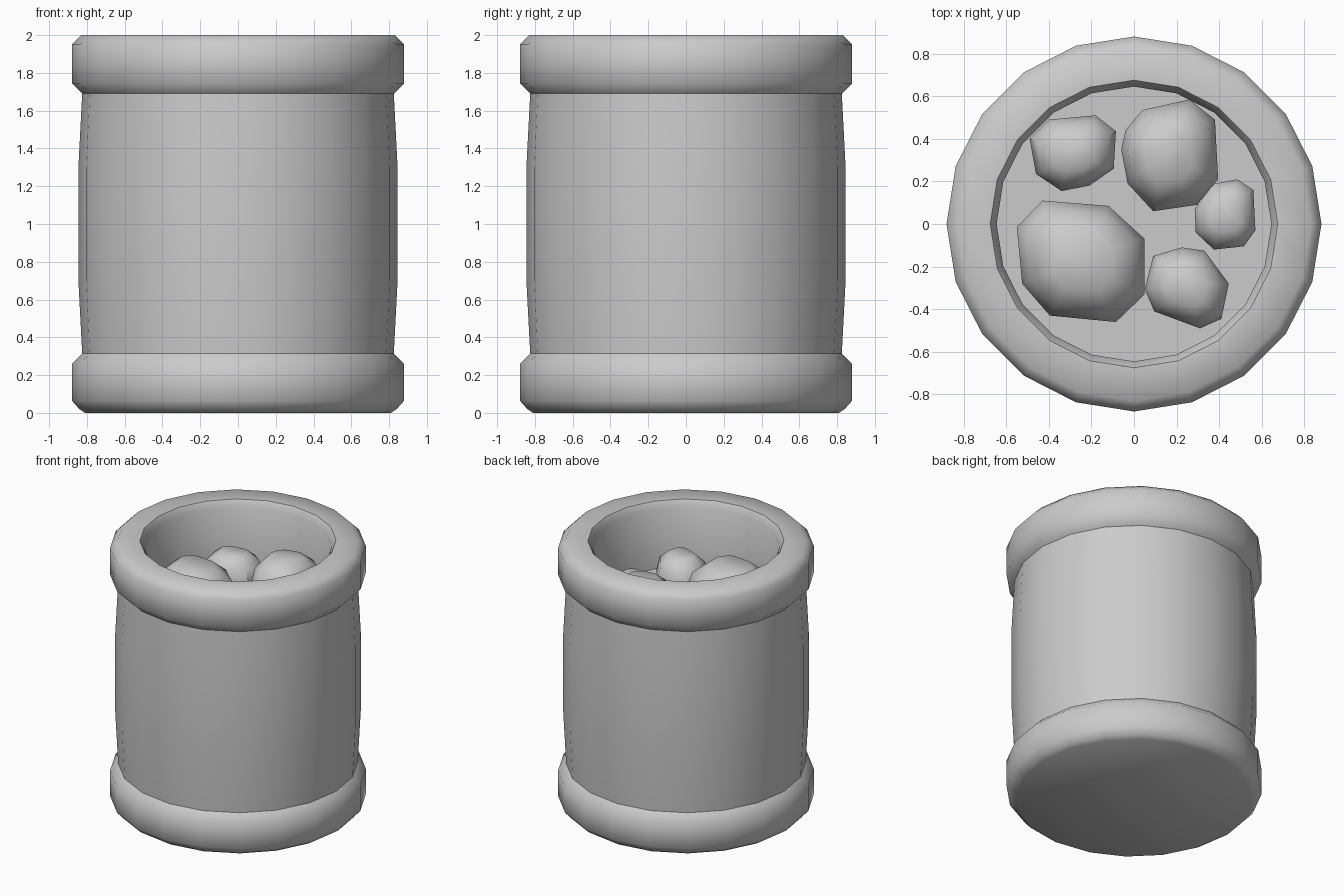
import bpy, bmesh
from math import cos, sin, pi, radians

if "Cube" in bpy.data.objects:
    bpy.data.objects.remove(bpy.data.objects["Cube"])

SIDES = 20


def finish(name, bm):
    mesh = bpy.data.meshes.new(name)
    bm.to_mesh(mesh)
    bm.free()
    obj = bpy.data.objects.new(name, mesh)
    bpy.context.collection.objects.link(obj)
    bpy.ops.object.select_all(action='DESELECT')
    obj.select_set(True)
    bpy.context.view_layer.objects.active = obj
    bpy.ops.object.shade_smooth_by_angle(angle=radians(50))
    return obj


def lathe(name, profile, cap_start=False, cap_end=False):
    """Spin an (r, z) profile around z, with optional end caps."""
    bm = bmesh.new()
    rings = [[bm.verts.new((r * cos(2 * pi * i / SIDES), r * sin(2 * pi * i / SIDES), z))
              for i in range(SIDES)] for r, z in profile]
    for a, b in zip(rings, rings[1:]):
        for i in range(SIDES):
            j = (i + 1) % SIDES
            bm.faces.new((a[i], a[j], b[j], b[i]))
    if cap_start:
        bm.faces.new(rings[0][::-1])
    if cap_end:
        bm.faces.new(rings[-1])
    return finish(name, bm)


def rock(name, outline, top, mid=1.5):
    """Rounded stone: hull of the plan outline at several heights."""
    bm = bmesh.new()
    cx = sum(p[0] for p in outline) / len(outline)
    cy = sum(p[1] for p in outline) / len(outline)
    h = top - mid
    for scale, level in ((0.5, -1), (0.86, -0.72), (1, -0.25), (1, 0.25), (0.86, 0.72), (0.5, 1)):
        for x, y in outline:
            bm.verts.new((cx + (x - cx) * scale, cy + (y - cy) * scale, mid + h * level))
    bmesh.ops.convex_hull(bm, input=bm.verts)
    bmesh.ops.recalc_face_normals(bm, faces=bm.faces)
    return finish(name, bm)


# Barrel: bottom band, bulging wall, top rim with the inner well and its floor
lathe("lower_band", [(0.81, 0), (0.84, 0.02), (0.88, 0.065), (0.88, 0.26), (0.825, 0.315)],
      cap_start=True)
lathe("barrel_wall", [(0.825, 0.315), (0.845, 0.7), (0.845, 1.3), (0.825, 1.69)])
lathe("upper_rim", [(0.825, 1.69), (0.88, 1.745), (0.88, 1.95), (0.83, 2.0),
                    (0.675, 2.0), (0.645, 1.95), (0.645, 1.5)], cap_end=True)

# Stones lying in the well
rock("stone_back_left", [(-.49, .40), (-.40, .49), (-.18, .51), (-.085, .435), (-.095, .26),
                         (-.21, .18), (-.34, .155), (-.46, .235)], 1.71)
rock("stone_back_right", [(-.06, .35), (-.04, .44), (.04, .535), (.26, .585), (.38, .49),
                          (.395, .21), (.295, .09), (.09, .06), (-.03, .19)], 1.79)
rock("stone_front_left", [(-.55, -.015), (-.43, .11), (-.12, .085), (.05, -.07), (.05, -.33),
                          (-.085, -.46), (-.395, -.43), (-.525, -.28)], 1.81)
rock("stone_front_right", [(.09, -.15), (.225, -.11), (.33, -.125), (.445, -.28), (.41, -.445),
                           (.31, -.49), (.095, -.41), (.05, -.305)], 1.72)
rock("stone_right", [(.355, .185), (.485, .21), (.56, .16), (.57, -.03), (.515, -.105),
                     (.375, -.12), (.29, -.04), (.285, .07)], 1.65)
